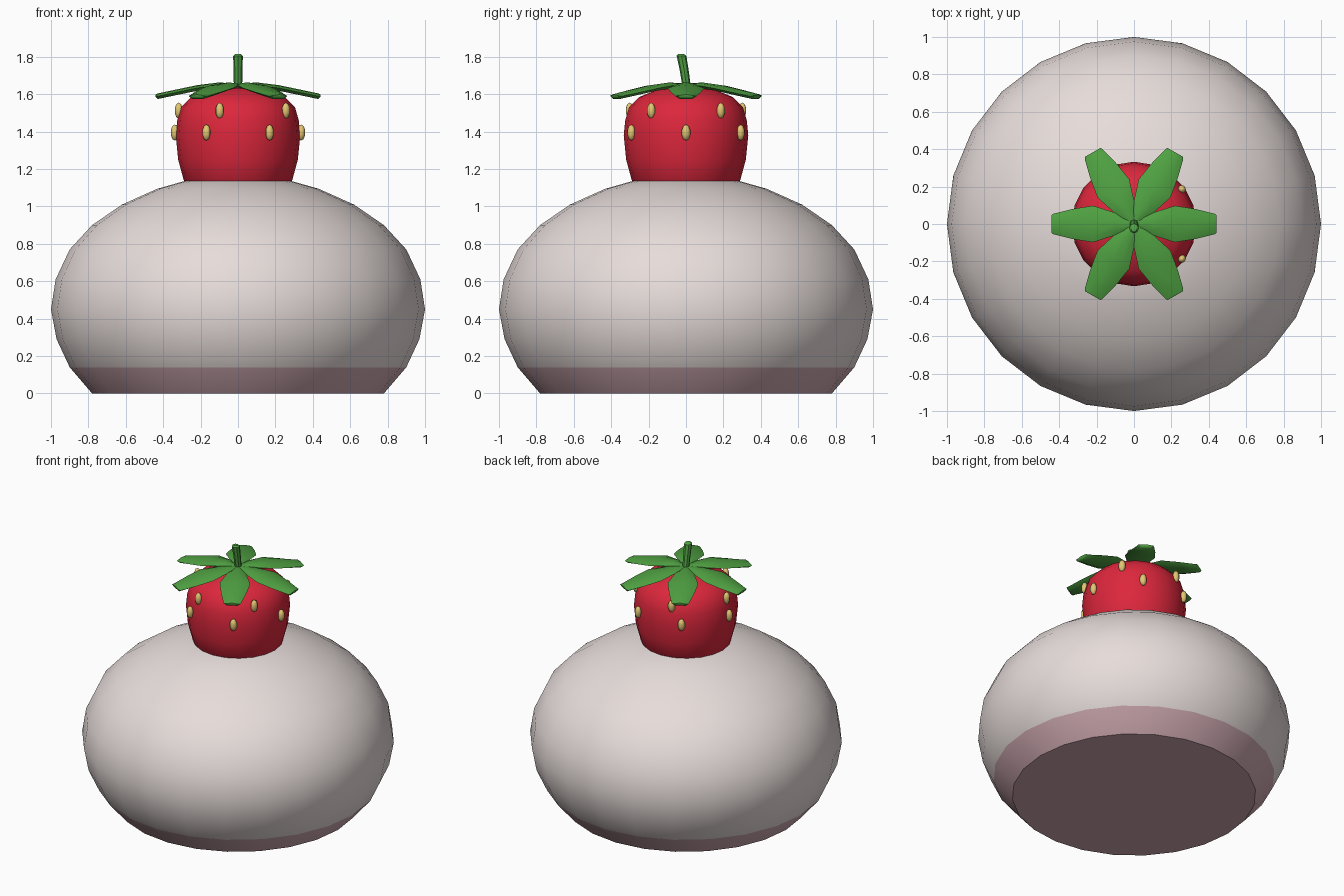
import bpy, bmesh, math
from mathutils import Matrix, Vector

if "Cube" in bpy.data.objects:
    bpy.data.objects.remove(bpy.data.objects["Cube"], do_unlink=True)


def material(name, rgb):
    m = bpy.data.materials.new(name)
    m.use_nodes = True
    m.diffuse_color = (*rgb, 1)
    m.node_tree.nodes["Principled BSDF"].inputs["Base Color"].default_value = (*rgb, 1)
    return m


cream = material("cream white", (0.85, 0.77, 0.75))
pink = material("dusty pink", (0.59, 0.38, 0.42))
red = material("berry red", (0.72, 0.02, 0.045))
green = material("leaf green", (0.08, 0.36, 0.055))
gold = material("seed gold", (0.76, 0.57, 0.17))


def finish(name, bm, mats, angle):
    bmesh.ops.recalc_face_normals(bm, faces=bm.faces)
    mesh = bpy.data.meshes.new(name)
    bm.to_mesh(mesh)
    bm.free()
    for m in mats:
        mesh.materials.append(m)
    ob = bpy.data.objects.new(name, mesh)
    bpy.context.collection.objects.link(ob)
    bpy.ops.object.select_all(action='DESELECT')
    ob.select_set(True)
    bpy.context.view_layer.objects.active = ob
    bpy.ops.object.shade_smooth_by_angle(angle=math.radians(angle))
    return ob


def loft(bm, rings):
    """Skin closed rings of points and cap both ends."""
    rows = [[bm.verts.new(p) for p in ring] for ring in rings]
    for a, b in zip(rows, rows[1:]):
        for i in range(len(a)):
            j = (i + 1) % len(a)
            bm.faces.new((a[i], a[j], b[j], b[i]))
    bm.faces.new(rows[0])
    bm.faces.new(rows[-1])


def circle(r, z, n, y=0):
    return [(r * math.cos(math.tau * i / n), y + r * math.sin(math.tau * i / n), z)
            for i in range(n)]


# Soft round cake with a dusted pink underside
profile = [(0.78, 0), (0.90, 0.14), (0.97, 0.29), (1, 0.45), (0.975, 0.61), (0.90, 0.77),
           (0.78, 0.90), (0.62, 1.01), (0.43, 1.095), (0.28, 1.137), (0.12, 1.15)]
bm = bmesh.new()
loft(bm, [circle(r, z, 24) for r, z in profile])
for f in bm.faces:
    f.material_index = int(f.calc_center_median().z < 0.12)
finish("cake_body", bm, [cream, pink], 42)

# Strawberry
profile = [(0.24, 1.08), (0.29, 1.14), (0.32, 1.25), (0.333, 1.38), (0.325, 1.46),
           (0.305, 1.53), (0.25, 1.585), (0.14, 1.63), (0.04, 1.642)]
bm = bmesh.new()
loft(bm, [circle(r, z, 20) for r, z in profile])
finish("strawberry", bm, [red], 60)

# Two rows of seeds
bm = bmesh.new()
for count, start, radius, z in ((6, 0, 0.338, 1.395), (5, 36, 0.317, 1.512)):
    for i in range(count):
        a = math.radians(start) + math.tau * i / count
        place = (Matrix.Rotation(a, 4, 'Z') @ Matrix.Translation((radius, 0, z))
                 @ Matrix.Diagonal((0.022, 0.024, 0.043, 1)))
        bmesh.ops.create_uvsphere(bm, u_segments=8, v_segments=5, radius=1, matrix=place)
finish("seeds", bm, [gold], 60)

# Six drooping leaves: distance, half width, ridge height
sections = [(0, 0.02, 1.655), (0.1, 0.06, 1.663), (0.22, 0.098, 1.648),
            (0.33, 0.08, 1.625), (0.43, 0.055, 1.604), (0.442, 0.048, 1.598)]
bm = bmesh.new()
for i in range(6):
    turn = Matrix.Rotation(math.tau * i / 6, 3, 'Z')
    rings = []
    for r, w, z in sections:
        thick = 0.012 if r > 0.44 else 0.03
        ring = [(r, 0, z), (r, w * 0.6, z - 0.004), (r, w, z - thick * 0.5),
                (r, w * 0.6, z - thick), (r, -w * 0.6, z - thick),
                (r, -w, z - thick * 0.5), (r, -w * 0.6, z - 0.004)]
        rings.append([turn @ Vector(p) for p in ring])
    loft(bm, rings)
finish("leaves", bm, [green], 50)

# Leaning stem
bm = bmesh.new()
loft(bm, [circle(0.022, 1.63, 8, 0.005), circle(0.024, 1.73, 8, -0.01),
          circle(0.026, 1.805, 8, -0.024), circle(0.016, 1.814, 8, -0.026)])
finish("stem", bm, [green], 40)
